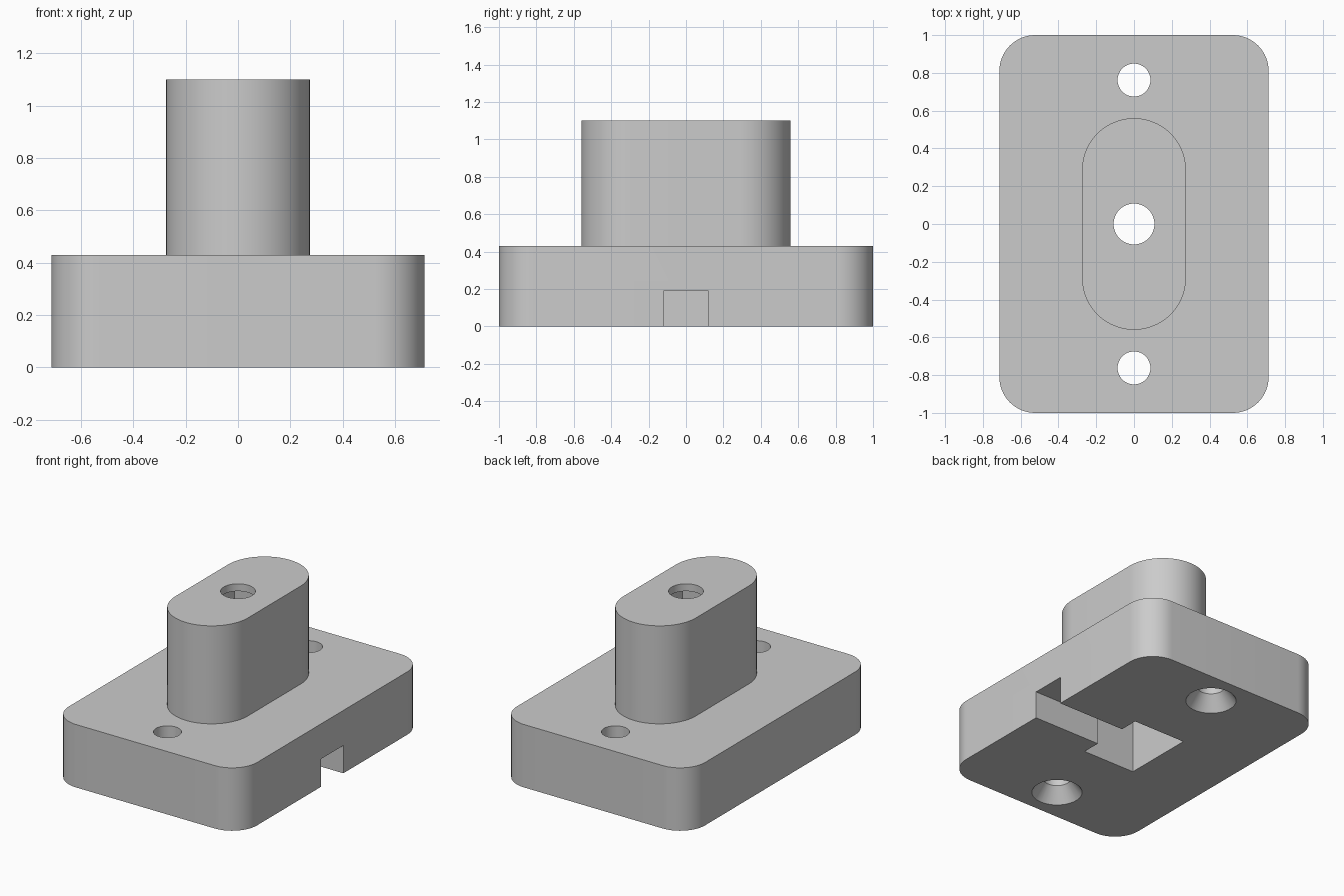
import bpy, bmesh, math

cube = bpy.data.objects.get("Cube")
if cube:
    bpy.data.objects.remove(cube, do_unlink=True)

grey = bpy.data.materials.new("plain grey")
grey.use_nodes = True
grey.diffuse_color = (0.6, 0.6, 0.6, 1)
grey.node_tree.nodes["Principled BSDF"].inputs["Base Color"].default_value = (0.6, 0.6, 0.6, 1)


def add_object(name, bm):
    bmesh.ops.recalc_face_normals(bm, faces=bm.faces)
    mesh = bpy.data.meshes.new(name)
    bm.to_mesh(mesh)
    bm.free()
    mesh.materials.append(grey)
    obj = bpy.data.objects.new(name, mesh)
    bpy.context.collection.objects.link(obj)
    return obj


def rounded_block(name, half_x, half_y, radius, z0, z1, steps=16):
    """Extruded rectangle with rounded corners."""
    bm = bmesh.new()
    corners = [(1, 1), (-1, 1), (-1, -1), (1, -1)]
    verts = []
    for i, (sx, sy) in enumerate(corners):
        for k in range(steps + 1):
            a = math.pi / 2 * (i + k / steps)
            verts.append(bm.verts.new((sx * (half_x - radius) + radius * math.cos(a),
                                       sy * (half_y - radius) + radius * math.sin(a), z0)))
    bmesh.ops.remove_doubles(bm, verts=verts, dist=1e-5)
    face = bm.faces.new([v for v in verts if v.is_valid])
    top = bmesh.ops.extrude_face_region(bm, geom=[face])["geom"]
    bmesh.ops.translate(bm, vec=(0, 0, z1 - z0),
                        verts=[g for g in top if isinstance(g, bmesh.types.BMVert)])
    return add_object(name, bm)


def box(name, x, y, z):
    """Box between pairs of limits."""
    bm = bmesh.new()
    bmesh.ops.create_cube(bm, size=1)
    for v in bm.verts:
        v.co = [lim[0] if c < 0 else lim[1] for c, lim in zip(v.co, (x, y, z))]
    return add_object(name, bm)


def cone(name, y, z0, z1, r0, r1):
    bm = bmesh.new()
    bmesh.ops.create_cone(bm, cap_ends=True, segments=48, radius1=r0, radius2=r1, depth=z1 - z0)
    bmesh.ops.translate(bm, vec=(0, y, (z0 + z1) / 2), verts=bm.verts)
    return add_object(name, bm)


def combine(target, tool, operation):
    """Apply a boolean and discard the tool."""
    tool.hide_render = True
    mod = target.modifiers.new("boolean", "BOOLEAN")
    mod.operation = operation
    mod.solver = "EXACT"
    mod.object = tool
    with bpy.context.temp_override(object=target, active_object=target):
        bpy.ops.object.modifier_apply(modifier=mod.name)
    bpy.data.objects.remove(tool, do_unlink=True)


BASE_TOP, POST_TOP = 0.43, 1.10

# Base plate with the upright oblong post
body = rounded_block("mounting_base_with_post", 0.713, 1.0, 0.19, 0, BASE_TOP)
combine(body, rounded_block("post", 0.275, 0.56, 0.275, BASE_TOP - 0.1, POST_TOP, 24), "UNION")

# Hollow inside the post, open underneath, and the side channel
combine(body, box("cavity", (-0.2, 0.2), (-0.25, 0.25), (-0.1, POST_TOP - 0.05)), "DIFFERENCE")
combine(body, box("side_channel", (0, 0.9), (-0.12, 0.12), (-0.1, 0.19)), "DIFFERENCE")

# Hole through the top of the post
combine(body, cone("post_hole", 0, POST_TOP - 0.2, POST_TOP + 0.1, 0.108, 0.108), "DIFFERENCE")

# Screw holes, countersunk from below
R, SINK_R, SINK_DEPTH = 0.087, 0.16, 0.1
for side in (-1, 1):
    y = side * 0.762
    combine(body, cone("screw_hole", y, -0.1, BASE_TOP + 0.1, R, R), "DIFFERENCE")
    combine(body, cone("countersink", y, -SINK_DEPTH, SINK_DEPTH, 2 * SINK_R - R, R), "DIFFERENCE")

# Smooth curved walls, keep crisp edges
bpy.ops.object.select_all(action="DESELECT")
body.select_set(True)
bpy.context.view_layer.objects.active = body
bpy.ops.object.shade_smooth_by_angle(angle=math.radians(30))
